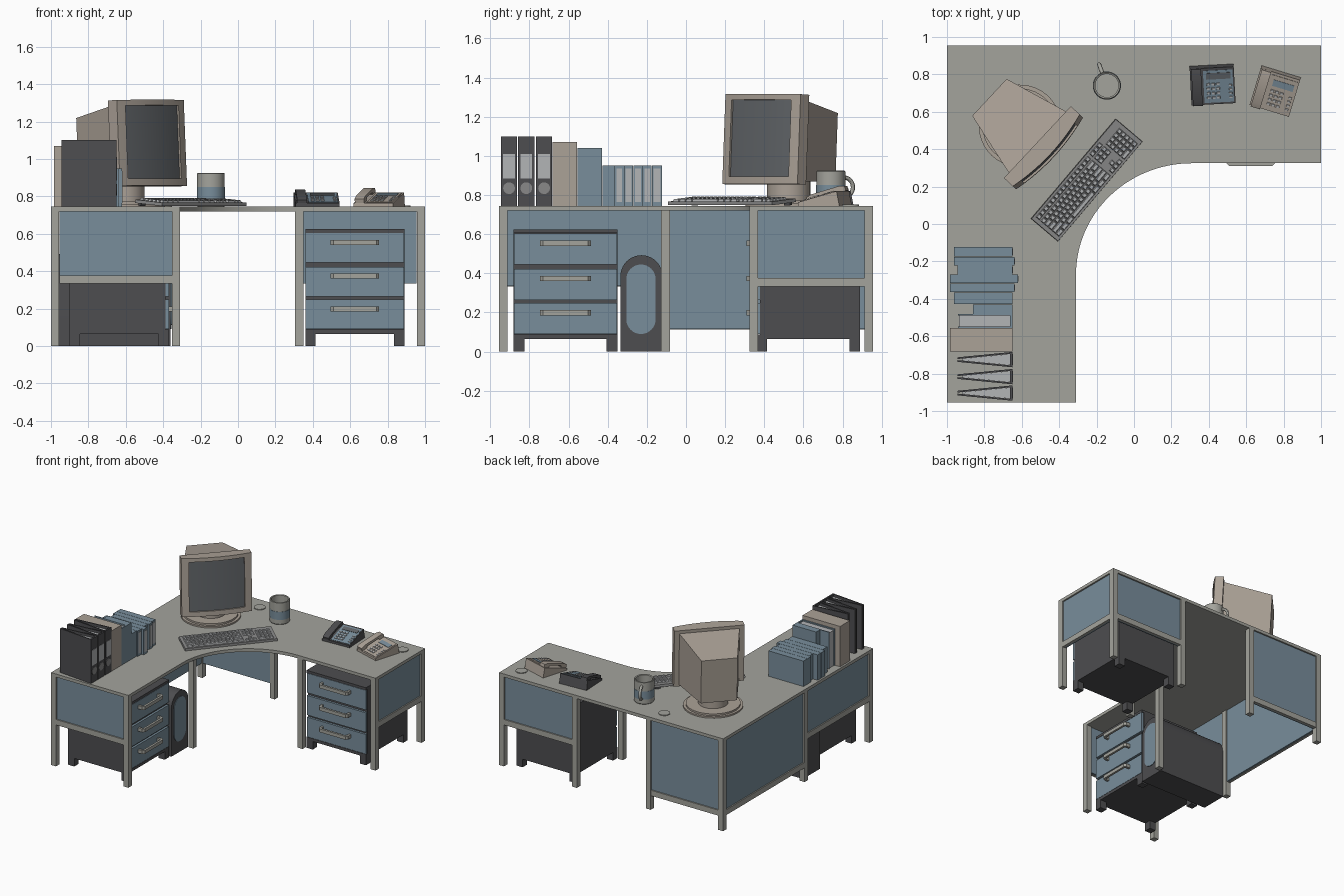
import bpy, bmesh
from math import sin, cos, pi, radians
from mathutils import Matrix, Vector

if "Cube" in bpy.data.objects:
    bpy.data.objects.remove(bpy.data.objects["Cube"])

def material(name, r, g, b):
    m = bpy.data.materials.new(name)
    m.diffuse_color = (r, g, b, 1)
    m.use_nodes = True
    m.node_tree.nodes["Principled BSDF"].inputs["Base Color"].default_value = m.diffuse_color
    return m

FRAME = material("warm_grey", .37, .37, .335)
BLUE = material("slate_blue", .19, .27, .33)
DARK = material("charcoal", .075, .075, .08)
BEIGE = material("beige", .41, .36, .31)
LIGHT = material("light_grey", .45, .46, .47)
GLASS = material("screen_grey", .12, .13, .14)
MID = material("mid_grey", .25, .25, .25)
T = Matrix.Translation
def R(deg, axis='Z'): return Matrix.Rotation(radians(deg), 4, axis)
I = Matrix.Identity(4)
TOP = .745

def finish(name, bm, mat, M=I):
    bmesh.ops.recalc_face_normals(bm, faces=bm.faces[:])
    me = bpy.data.meshes.new(name)
    bm.to_mesh(me); bm.free()
    me.transform(M)
    me.materials.append(mat)
    ob = bpy.data.objects.new(name, me)
    bpy.context.collection.objects.link(ob)
    return ob

def loft(bm, a, b):
    """Solid between two matching outlines."""
    va, vb = [bm.verts.new(p) for p in a], [bm.verts.new(p) for p in b]
    n = len(va)
    bm.faces.new(va); bm.faces.new(vb[::-1])
    for i in range(n):
        bm.faces.new((va[i], va[(i+1) % n], vb[(i+1) % n], vb[i]))

def prism(name, pts, lo, hi, mat, axis='z', M=I):
    put = {'x': lambda p, h: (h, p[0], p[1]), 'y': lambda p, h: (p[0], h, p[1]),
           'z': lambda p, h: (p[0], p[1], h)}[axis]
    bm = bmesh.new()
    loft(bm, [put(p, lo) for p in pts], [put(p, hi) for p in pts])
    return finish(name, bm, mat, M)

def rect(x0, x1, y0, y1, z): return [(x0, y0, z), (x1, y0, z), (x1, y1, z), (x0, y1, z)]

def boxes(name, specs, mat, M=I, taper=0):
    bm = bmesh.new()
    for x0, x1, y0, y1, z0, z1 in specs:
        loft(bm, rect(x0, x1, y0, y1, z0), rect(x0+taper, x1-taper, y0+taper, y1-taper, z1))
    return finish(name, bm, mat, M)

def circle(cx, cy, r, n=32, a0=0, a1=2*pi):
    full = abs(a1-a0-2*pi) < 1e-6
    return [(cx+r*cos(a0+(a1-a0)*i/n), cy+r*sin(a0+(a1-a0)*i/n)) for i in range(n if full else n+1)]

# desk top with swept inner corner
curve = [(.31-.62*cos(t*pi/48), -.27+.595*sin(t*pi/48)) for t in range(25)]
prism("desk_top", [(-1, -.955), (-.31, -.955)] + curve + [(1, .325), (1, .955), (-1, .955)], .72, TOP, FRAME)

# legs
L = .022
spots = [(-.978, -.933), (-.332, -.933), (-.332, -.105), (-.978, -.105), (-.978, .933), (-.332, .933),
         (.327, .933), (.978, .933), (.978, .347), (.327, .347)]
boxes("desk_legs", [(x-L, x+L, y-L, y+L, 0, .72) for x, y in spots], FRAME)

# modesty panels and their lower rails: side, start, end, lower edge
runs = [('front', -.955, -.354, .335), ('left', -.911, -.127, .335), ('left', -.083, .911, .115),
        ('back', -.955, -.354, .115), ('back', .349, .955, .335), ('right', .369, .911, .335)]
def strip(side, a, b, d0, d1, z0, z1):
    return {'front': (a, b, -.955+d0, -.955+d1, z0, z1), 'back': (a, b, .955-d1, .955-d0, z0, z1),
            'left': (-1+d0, -1+d1, a, b, z0, z1), 'right': (1-d1, 1-d0, a, b, z0, z1)}[side]
boxes("modesty_panels", [strip(s, a, b, .012, .036, z, .72) for s, a, b, z in runs], BLUE)
boxes("lower_rails", [strip(s, a, b, .002, .022, z-.002, z+.042) for s, a, b, z in runs], FRAME)

# cable grommets
for i, x in enumerate((-.395, .88)):
    prism(f"grommet_{i}", circle(x, .84, .043), TOP, TOP+.006, FRAME)

# drawer pedestals
def pedestal(tag, M):
    boxes(tag+"_cabinet", [(-.265, .265, .018, .53, .065, .605), (-.265, .265, 0, .53, .605, .625),
                           (-.265, .265, 0, .53, .065, .088)], DARK, M)
    boxes(tag+"_feet", [(x, x+.055, y, y+.055, 0, .065) for x in (-.265, .21) for y in (0, .475)], DARK, M)
    zs = (.09, .265, .445)
    boxes(tag+"_drawer_fronts", [(-.263, .263, 0, .02, z, z+.158) for z in zs], BLUE, M)
    grip = [(-.13, 0), (-.13, -.035), (-.115, -.05), (.115, -.05), (.13, -.035), (.13, 0),
            (.112, 0), (.112, -.026), (.105, -.033), (-.105, -.033), (-.112, -.026), (-.112, 0)]
    for i, z in enumerate(zs):
        prism(f"{tag}_handle_{i}", grip, z+.095, z+.122, FRAME, 'z', M)
pedestal("right_pedestal", T((.625, .36, 0)))
pedestal("left_pedestal", T((-.37, -.615, 0)) @ R(90))

# computer tower with arched front
prism("computer_tower", [(-.335, 0), (-.12, 0)] + circle(-.2275, .385, .1075, 20, 0, pi), -.96, -.36, DARK, 'x')
prism("tower_front_panel", circle(-.23, .165, .075, 16, pi, 2*pi) + circle(-.23, .37, .075, 16, 0, pi),
      -.362, -.355, BLUE, 'x')

# monitor
M = T((-.61, .525, TOP)) @ R(47)
prism("monitor_base", circle(0, 0, .22, 40), 0, .012, BEIGE, 'z', M)
prism("monitor_base_step", circle(0, 0, .2, 40), .012, .026, BEIGE, 'z', M)
prism("monitor_neck", circle(0, 0, .11), .02, .13, BEIGE, 'z', M)
H = M @ T((0, 0, .33)) @ R(-3, 'X') @ T((0, 0, -.33))
def slab(u0, u1, back, off=0):
    us = [u0+(u1-u0)*i/12 for i in range(13)]
    return [(u, -.235+off+.03*(u/.2625)**2) for u in us] + [(u1, back), (u0, back)]
W, S = .2625, .208
prism("bezel_top", slab(-W, W, -.14), .53, .56, BEIGE, 'z', H)
prism("bezel_bottom", slab(-W, W, -.14), .10, .138, BEIGE, 'z', H)
prism("bezel_left", slab(-W, -S, -.14), .138, .53, BEIGE, 'z', H)
prism("bezel_right", slab(S, W, -.14), .138, .53, BEIGE, 'z', H)
prism("screen", slab(-S, S, -.14, .012), .138, .53, GLASS, 'z', H)
bm = bmesh.new()
def ring(w, y, z0, z1): return [(-w, y, z0), (w, y, z0), (w, y, z1), (-w, y, z1)]
loft(bm, ring(.225, -.142, .115, .535), ring(.135, .215, .135, .485))
finish("monitor_back", bm, BEIGE, H)

# keyboard
K = T((-.253, .235, TOP)) @ R(49.7) @ T((0, -.095, .003)) @ R(5, 'X')
boxes("keyboard_body", [(-.35, .35, 0, .19, 0, .018)], MID, K, .002)
boxes("keyboard_feet", [(x, x+.04, .165, .18, -.015, 0) for x in (-.33, .29)], DARK, K)
main = [[1.5]*3+[6]+[1.5]*4, [2.5]+[1]*10+[2.5], [1.75]+[1]*11+[2.25], [1.5]+[1]*12+[1.5], [1]*13+[2], [1]*15]
nav = [[1]*3, [-1, 1, -1], [], [1]*3, [1]*3, [1]*3]
pad = [[2, 1, 1], [1]*4, [1]*4, [1]*4, [1]*4, []]
keys, U = [], .0287
for r in range(6):
    y = .014 + r*.0265 + (.006 if r == 5 else 0)
    for start, row, limit in ((0, main[r], 15), (15.4, nav[r], 18.4), (18.8, pad[r], 22.8)):
        u = start
        for w in row:
            e = min(u+abs(w), limit)
            if w > 0 and e-u > .1:
                keys.append((-.328+u*U+.0015, -.328+e*U-.0015, y, y+.024, .017, .029))
            u = e
boxes("keyboard_keys", keys, LIGHT, K, .004)

# mug: turned wall, painted band and loop handle
C = T((-.145, .74, TOP)) @ R(110)
def turned(name, prof, mat, M, closed=True):
    bm = bmesh.new()
    vs = [bm.verts.new((x, 0, z)) for x, z in prof]
    es = [bm.edges.new((vs[i], vs[i+1])) for i in range(len(vs)-1)]
    if not closed: es.append(bm.edges.new((vs[-1], vs[0])))
    bmesh.ops.spin(bm, geom=vs+es, cent=(0, 0, 0), axis=(0, 0, 1), angle=2*pi, steps=36, use_duplicate=False)
    bmesh.ops.remove_doubles(bm, verts=bm.verts[:], dist=1e-5)
    return finish(name, bm, mat, M)
turned("mug", [(0, 0), (.07, 0), (.074, .005), (.074, .176), (.07, .18), (.062, .176), (.062, .012), (0, .012)], FRAME, C)
turned("mug_band", [(.073, .04), (.0755, .04), (.0755, .105), (.073, .105)], BLUE, C, False)
bm = bmesh.new()
vs = [bm.verts.new((.07, y, z+.145)) for y, z in circle(0, 0, .011, 12)]
es = [bm.edges.new((vs[i], vs[(i+1) % 12])) for i in range(12)]
bmesh.ops.spin(bm, geom=vs+es, cent=(.07, 0, .095), axis=(0, 1, 0), angle=pi, steps=16, use_duplicate=False)
finish("mug_handle", bm, FRAME, C)

# desk phones
def phone(tag, M, w, d, body, plate, lift):
    prism(tag+"_body", [(-d, 0), (d, 0), (d-.015, .075), (-d, .018)], -w, w, body, 'x', M)
    S = M @ T((0, -d, .018)) @ R(16, 'X')
    n = 2*d*.97
    boxes(tag+"_face_plate", [(-w+.07, w-.008, .01, n-.015, -.005, .003)], plate, S)
    boxes(tag+"_buttons", [(-w+.085+i*.026, -w+.105+i*.026, .03+j*.025, .045+j*.025, 0, .008)
                           for i in range(3) for j in range(4)] +
          [(w-.032, w-.014, .03+j*.022, .043+j*.022, 0, .007) for j in range(4)], LIGHT, S, .002)
    boxes(tag+"_display", [(-w+.085, w-.02, .14, .175, 0, .006)], BLUE if plate is BEIGE else GLASS, S)
    grip = [(0, -.005), (.045, -.005), (.055, .01), (n-.055, .01), (n-.045, -.005), (n, -.005),
            (n, .018), (n-.03, .027), (.03, .027), (0, .018)]
    prism(tag+"_handset", grip, -w+.008, -w+.06, body, 'x', S @ T((0, 0, lift)))
phone("dark_phone", T((.42, .745, TOP)) @ R(3), .118, .105, DARK, BLUE, 0)
phone("beige_phone", T((.755, .71, TOP)) @ R(-17), .11, .11, BEIGE, BEIGE, .006)

# ring binders standing on the left wing
for i, y in enumerate((-.904, -.816, -.725)):
    B = T((-.65, y, TOP))
    prism(f"binder_cover_{i}", [(0, -.041), (0, .041), (-.295, .012), (-.295, .003), (-.012, .031),
                                (-.012, -.031), (-.295, -.003), (-.295, -.012)], 0, .355, DARK, 'z', B)
    prism(f"binder_paper_{i}", [(-.014, -.03), (-.014, .03), (-.27, .005), (-.27, -.005)], .005, .335, LIGHT, 'z', B)
    boxes(f"binder_label_{i}", [(-.002, .003, -.03, .03, .14, .265)], LIGHT, B)
    prism(f"binder_finger_hole_{i}", circle(0, .09, .03, 24), -.002, .003, MID, 'x', B)

# magazine boxes and books
boxes("beige_file_box", [(-.985, -.65, -.682, -.557, TOP, 1.07)], BEIGE)
boxes("blue_file_cover", [(-.94, -.65, -.555, -.547, TOP, 1.04), (-.94, -.65, -.488, -.48, TOP, 1.04),
                          (-.662, -.65, -.547, -.488, TOP, 1.04)], BLUE)
boxes("blue_file_paper", [(-.935, -.662, -.547, -.488, TOP, 1.03)], LIGHT)
boxes("blue_file_box", [(-.86, -.65, -.48, -.43, TOP, 1.04)], BLUE)
edges = (-.428, -.365, -.317, -.27, -.222, -.175, -.122)
backs, spines = (-.962, -.985, -.985, -.945, -.962, -.962), (-.65, -.64, -.62, -.65, -.64, -.65)
boxes("blue_books", [(backs[i], spines[i], edges[i]+.001, edges[i+1]-.001, TOP, .95) for i in range(6)], BLUE)
boxes("book_labels", [(spines[i]-.002, spines[i]+.003, edges[i]+.009, edges[i+1]-.009, .765, .935)
                      for i in range(1, 6)], LIGHT)

# soft shading on curved parts, sharp corners kept
for ob in bpy.context.collection.objects: ob.select_set(True)
bpy.context.view_layer.objects.active = bpy.data.objects["desk_top"]
bpy.ops.object.shade_smooth_by_angle(angle=radians(30))
